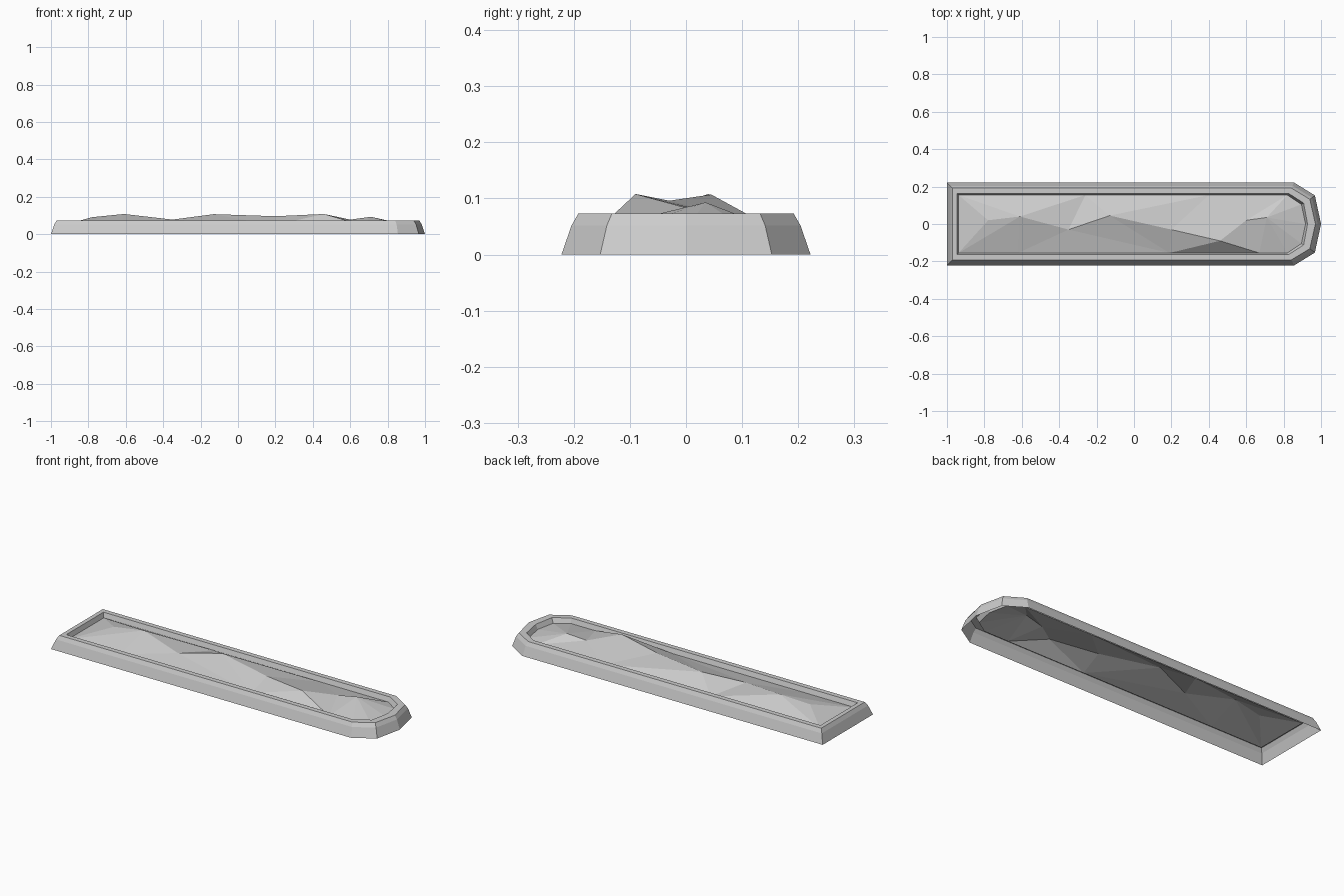
import bpy
from mathutils import Vector
from mathutils.geometry import delaunay_2d_cdt

if "Cube" in bpy.data.objects:
    bpy.data.objects.remove(bpy.data.objects["Cube"])

# One plain grey for everything
grey = bpy.data.materials.new("stone_grey")
grey.use_nodes = True
colour = (0.6, 0.6, 0.6, 1)
grey.diffuse_color = colour
grey.node_tree.nodes["Principled BSDF"].inputs["Base Color"].default_value = colour


def make_object(name, verts, faces):
    mesh = bpy.data.meshes.new(name)
    mesh.from_pydata(verts, [], faces)
    mesh.materials.append(grey)
    mesh.update()
    obj = bpy.data.objects.new(name, mesh)
    bpy.context.collection.objects.link(obj)
    return obj


def outline(back, half, shoulder, facet_x, facet_y, nose):
    """Counter-clockwise plan: square at one end, faceted round at the other."""
    side = [(back, -half), (shoulder, -half), (facet_x, -facet_y)]
    return side + [(nose, 0)] + [(x, -y) for x, y in reversed(side)]


# Hollow border: sloped outside, flat top, short inner wall, open underneath
GROUND_Z = 0.047
ground = outline(-0.938, 0.155, 0.82, 0.895, 0.105, 0.917)
loops = [
    (outline(-1.0, 0.222, 0.855, 0.967, 0.153, 1.0), 0.0),
    (outline(-0.982, 0.204, 0.848, 0.952, 0.141, 0.982), 0.052),
    (outline(-0.97, 0.192, 0.841, 0.94, 0.132, 0.97), 0.073),
    (outline(-0.946, 0.164, 0.826, 0.907, 0.112, 0.928), 0.073),
    (ground, GROUND_Z),
]
n = len(ground)
verts = [(x, y, z) for plan, z in loops for x, y in plan]
faces = [(r * n + i, r * n + (i + 1) % n, (r + 1) * n + (i + 1) % n, (r + 1) * n + i)
         for r in range(len(loops) - 1) for i in range(n)]
make_object("border", verts, faces)

# Uneven ground: a wandering ridge inside the border, triangulated
ridge = [(-0.78, 0.02, 0.091), (-0.61, 0.04, 0.108), (-0.35, -0.03, 0.078),
         (-0.13, 0.045, 0.107), (0.2, -0.03, 0.096), (0.46, -0.09, 0.108),
         (0.6, 0.02, 0.078), (0.71, 0.035, 0.093)]
edge_points = [(-0.26, 0.155), (0.4, 0.155), (-0.62, -0.155), (0.19, -0.155), (0.67, -0.155)]
points = [(x, y, GROUND_Z) for x, y in ground + edge_points] + ridge
first = n + len(edge_points)
creases = [(first + i, first + i + 1) for i in range(len(ridge) - 1)]
creases += [(first + 5, n + 3), (first + 5, n + 4), (first + 2, n), (first + 2, n + 2),
            (first + 1, 0)]
flat, _, tris, origin, _, _ = delaunay_2d_cdt(
    [Vector(p[:2]) for p in points], creases, [], 0, 1e-5)
heights = [points[o[0]][2] if o else GROUND_Z for o in origin]
make_object("ground", [(p.x, p.y, z) for p, z in zip(flat, heights)],
            [list(t) for t in tris])
